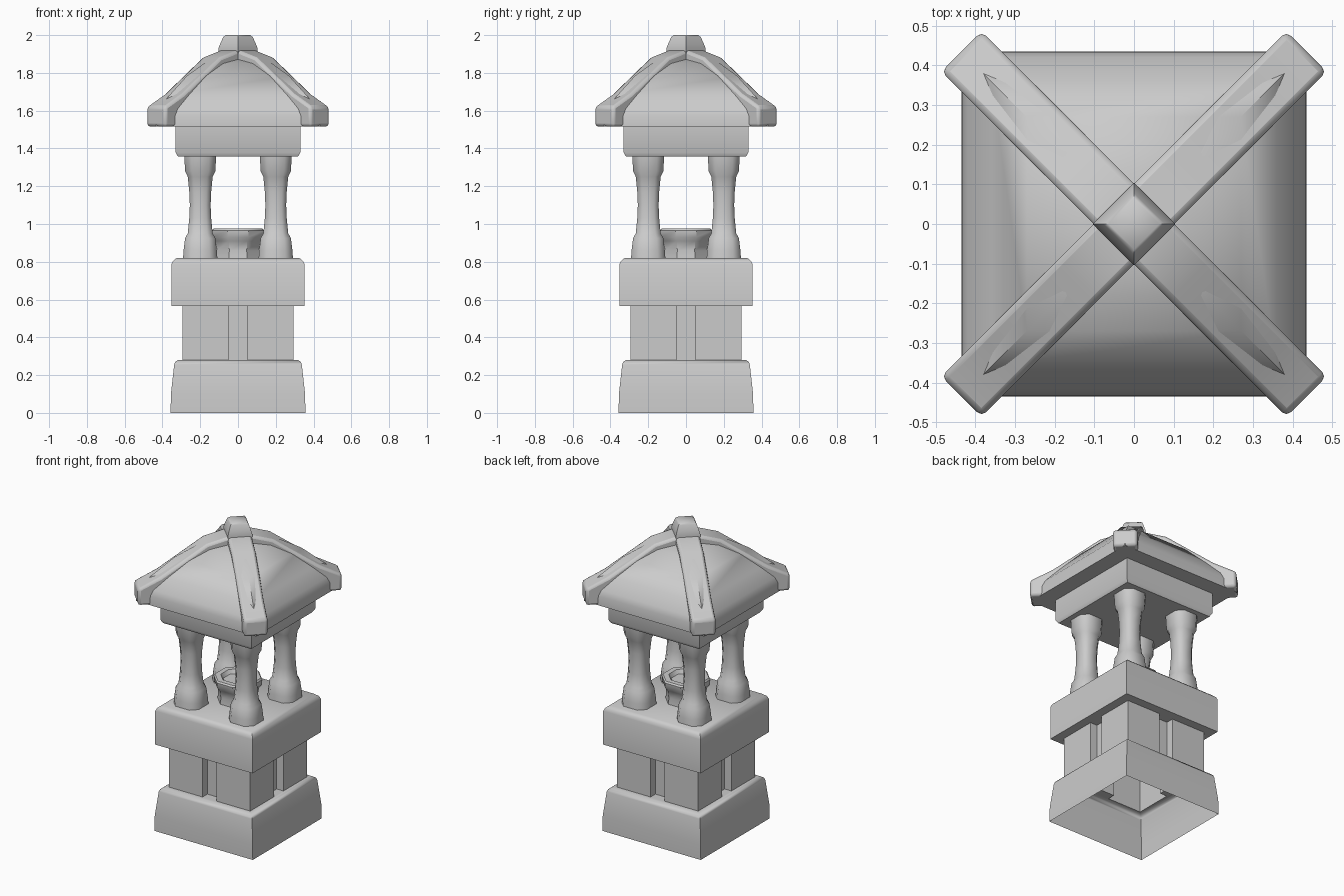
import bpy
import bmesh
from math import radians, cos, sin, pi

cube = bpy.data.objects.get("Cube")
if cube:
    bpy.data.objects.remove(cube, do_unlink=True)

STONE = bpy.data.materials.new("grey stone")
STONE.use_nodes = True
STONE.diffuse_color = (0.6, 0.6, 0.6, 1)
bsdf = STONE.node_tree.nodes["Principled BSDF"]
bsdf.inputs["Base Color"].default_value = (0.6, 0.6, 0.6, 1)
bsdf.inputs["Roughness"].default_value = 0.9


def finish(name, bm, location=(0, 0, 0), turn=0, smooth=50, bevel=0):
    """Turn a bmesh into a stone object."""
    mesh = bpy.data.meshes.new(name)
    bm.to_mesh(mesh)
    bm.free()
    mesh.materials.append(STONE)
    obj = bpy.data.objects.new(name, mesh)
    bpy.context.collection.objects.link(obj)
    obj.location = location
    obj.rotation_euler.z = turn
    if bevel:
        mod = obj.modifiers.new("soft edges", "BEVEL")
        mod.width = bevel
        mod.segments = 2
        mod.limit_method = "ANGLE"
        mod.angle_limit = radians(50)
    bpy.ops.object.select_all(action="DESELECT")
    obj.select_set(True)
    bpy.context.view_layer.objects.active = obj
    bpy.ops.object.shade_smooth_by_angle(angle=radians(smooth))
    return obj


def loft(name, outline, sections, bottom=True, top=True, **kw):
    """Stack scaled copies of a counter-clockwise outline: (half size, z)."""
    bm = bmesh.new()
    rings = [[bm.verts.new((x * s, y * s, z)) for x, y in outline] for s, z in sections]
    n = len(outline)
    for low, high in zip(rings, rings[1:]):
        for i in range(n):
            j = (i + 1) % n
            bm.faces.new((low[i], low[j], high[j], high[i]))
    if bottom:
        bm.faces.new(rings[0][::-1])
    if top:
        bm.faces.new(rings[-1])
    return finish(name, bm, **kw)


def four_fold(points):
    """Repeat outline points around the four sides."""
    out = []
    for x, y in points:
        out.append((x, y))
    for _ in range(3):
        points = [(-y, x) for x, y in points]
        out += points
    return out


SQUARE = four_fold([(1, 1)])
CHAMFERED = four_fold([(1, -0.55), (1, 0.55)])
DIAMOND = four_fold([(1, 0)])
OCTAGON = [(cos(pi * (i + 0.5) / 4), sin(pi * (i + 0.5) / 4)) for i in range(8)]

# Hollow plinth, open underneath
loft("plinth", SQUARE,
     [(0.357, 0), (0.355, 0.1), (0.338, 0.255), (0.332, 0.27), (0.318, 0.28), (0.295, 0.28)],
     bottom=False, top=False)

# Hollow shaft with an upright groove in each side
HALF, GAP, DEEP = 0.295, 0.05, 0.245
grooved = four_fold([(HALF, -HALF), (HALF, -GAP), (DEEP, -GAP), (DEEP, GAP), (HALF, GAP)])
loft("grooved_shaft", grooved, [(1, 0.28), (1, 0.566)], bottom=False, top=False, smooth=30)
for k in range(4):
    bm = bmesh.new()
    bm.faces.new([bm.verts.new(p) for p in
                  ((DEEP, -GAP, 0), (HALF, -GAP, 0), (HALF, GAP, 0), (DEEP, GAP, 0))])
    finish(f"groove_floor_{k + 1}", bm, location=(0, 0, 0.28), turn=k * pi / 2)

# Platform
loft("platform", SQUARE,
     [(0.353, 0.565), (0.353, 0.785), (0.345, 0.803), (0.325, 0.82)])

# Four waisted columns
column = [(0.091, 0.815), (0.088, 0.86), (0.08, 0.925), (0.066, 0.95), (0.058, 1.03),
          (0.055, 1.1), (0.058, 1.17), (0.066, 1.25), (0.08, 1.28), (0.085, 1.37)]
for side, x in (("left", 0.2), ("right", -0.2)):
    for end, y in (("front", -0.2), ("back", 0.2)):
        loft(f"{end}_{side}_column", CHAMFERED, column, location=(x, y, 0))

# Small bowl in the middle
loft("bowl", OCTAGON,
     [(0.125, 0.815), (0.12, 0.86), (0.128, 0.91), (0.145, 0.93), (0.148, 0.965),
      (0.14, 0.975), (0.105, 0.975), (0.09, 0.95)], smooth=40)

# Beam block under the roof
loft("roof_beam", SQUARE, [(0.318, 1.357), (0.33, 1.378), (0.33, 1.52)], smooth=30)

# Flared roof
loft("roof", SQUARE,
     [(0.435, 1.515), (0.434, 1.575), (0.42, 1.612), (0.36, 1.685), (0.27, 1.785),
      (0.18, 1.85), (0.1, 1.872), (0.02, 1.88)])

# Two crossing ridges along the diagonals
half_top = [(0.615, 1.515), (0.615, 1.622), (0.48, 1.69), (0.2, 1.882), (0.06, 1.922)]
side_profile = half_top + [(-r, z) for r, z in reversed(half_top)]
for k in range(2):
    bm = bmesh.new()
    face = bm.faces.new([bm.verts.new((r, 0.072, z)) for r, z in side_profile])
    made = bmesh.ops.extrude_face_region(bm, geom=[face])["geom"]
    for v in made:
        if isinstance(v, bmesh.types.BMVert):
            v.co.y = -0.072
    bmesh.ops.recalc_face_normals(bm, faces=bm.faces)
    finish(f"ridge_{k + 1}", bm, turn=pi / 4 + k * pi / 2, bevel=0.016)

# Finial
loft("finial", DIAMOND,
     [(0.104, 1.89), (0.104, 1.93), (0.094, 1.955), (0.078, 1.99), (0.064, 2.0)])
